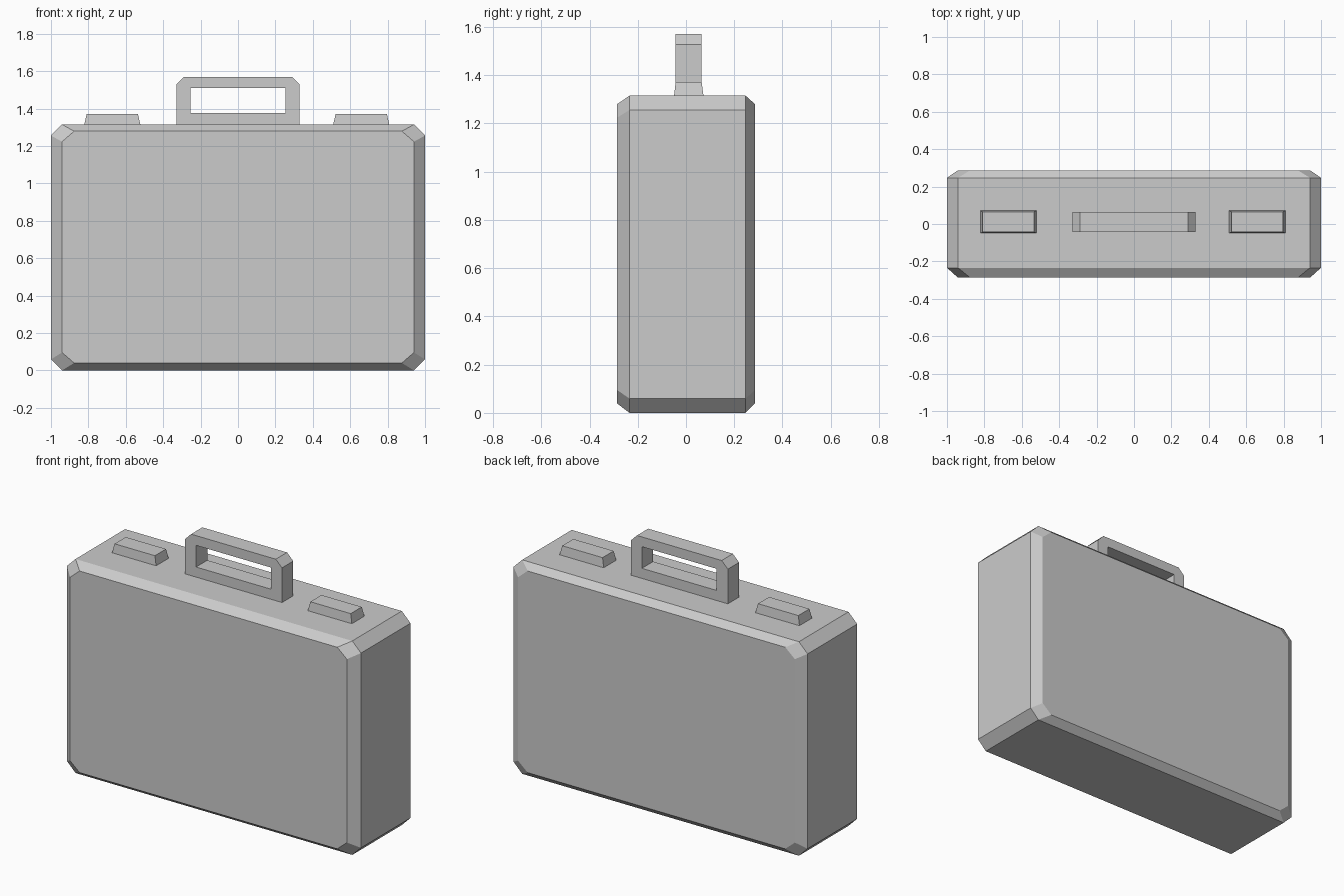
import bpy
import bmesh

default = bpy.data.objects.get("Cube")
if default:
    bpy.data.objects.remove(default, do_unlink=True)

grey = bpy.data.materials.new("light_grey")
grey.use_nodes = True
colour = (0.6, 0.6, 0.6, 1)
grey.diffuse_color = colour
grey.node_tree.nodes["Principled BSDF"].inputs["Base Color"].default_value = colour


def finish(bm, name):
    bmesh.ops.recalc_face_normals(bm, faces=bm.faces)
    mesh = bpy.data.meshes.new(name)
    bm.to_mesh(mesh)
    bm.free()
    mesh.materials.append(grey)
    obj = bpy.data.objects.new(name, mesh)
    bpy.context.collection.objects.link(obj)
    return obj


def loft(name, rings):
    """Join closed rings of points in order and cap both ends."""
    bm = bmesh.new()
    loops = [[bm.verts.new(p) for p in ring] for ring in rings]
    for a, b in zip(loops, loops[1:]):
        for i in range(len(a)):
            j = (i + 1) % len(a)
            bm.faces.new((a[i], a[j], b[j], b[i]))
    bm.faces.new(loops[0])
    bm.faces.new(loops[-1])
    return finish(bm, name)


def octagon(y, half, low, high, cut_x, cut_z):
    """Rectangle with clipped corners, standing at depth y."""
    inner = half - cut_x
    return [(x, y, z) for x, z in (
        (-inner, low), (inner, low), (half, low + cut_z), (half, high - cut_z),
        (inner, high), (-inner, high), (-half, high - cut_z), (-half, low + cut_z))]


def rectangle(x0, x1, y0, y1, z):
    return [(x0, y0, z), (x1, y0, z), (x1, y1, z), (x0, y1, z)]


# Case body: wide middle band with bevelled front and back panels
panel = (0.941, 0.04, 1.279, 0.065, 0.056)
band = (1.0, 0.0, 1.315, 0.059, 0.059)
loft("case_body", [octagon(-0.287, *panel), octagon(-0.234, *band),
                   octagon(0.247, *band), octagon(0.287, *panel)])

# Tapered latches on the top
for name, x in (("right_latch", -0.672), ("left_latch", 0.659)):
    loft(name, [rectangle(x - 0.151, x + 0.151, -0.05, 0.073, 1.31),
                rectangle(x - 0.137, x + 0.137, -0.043, 0.065, 1.371)])

# Handle: clipped frame with a rectangular opening
bm = bmesh.new()
outer = [(-0.33, 1.31), (0.33, 1.31), (0.33, 1.528),
         (0.288, 1.57), (-0.288, 1.57), (-0.33, 1.528)]
opening = [(-0.254, 1.377), (0.254, 1.377), (0.254, 1.51), (-0.254, 1.51)]
v = [bm.verts.new((x, -0.044, z)) for x, z in outer + opening]
for face in ((0, 1, 7, 6), (1, 2, 3, 8, 7), (3, 4, 9, 8), (4, 5, 0, 6, 9)):
    bm.faces.new([v[i] for i in face])
front = bm.faces[:]
copy = bmesh.ops.extrude_face_region(bm, geom=front, use_keep_orig=True)
moved = [g for g in copy["geom"] if isinstance(g, bmesh.types.BMVert)]
bmesh.ops.translate(bm, verts=moved, vec=(0, 0.109, 0))
finish(bm, "handle")
